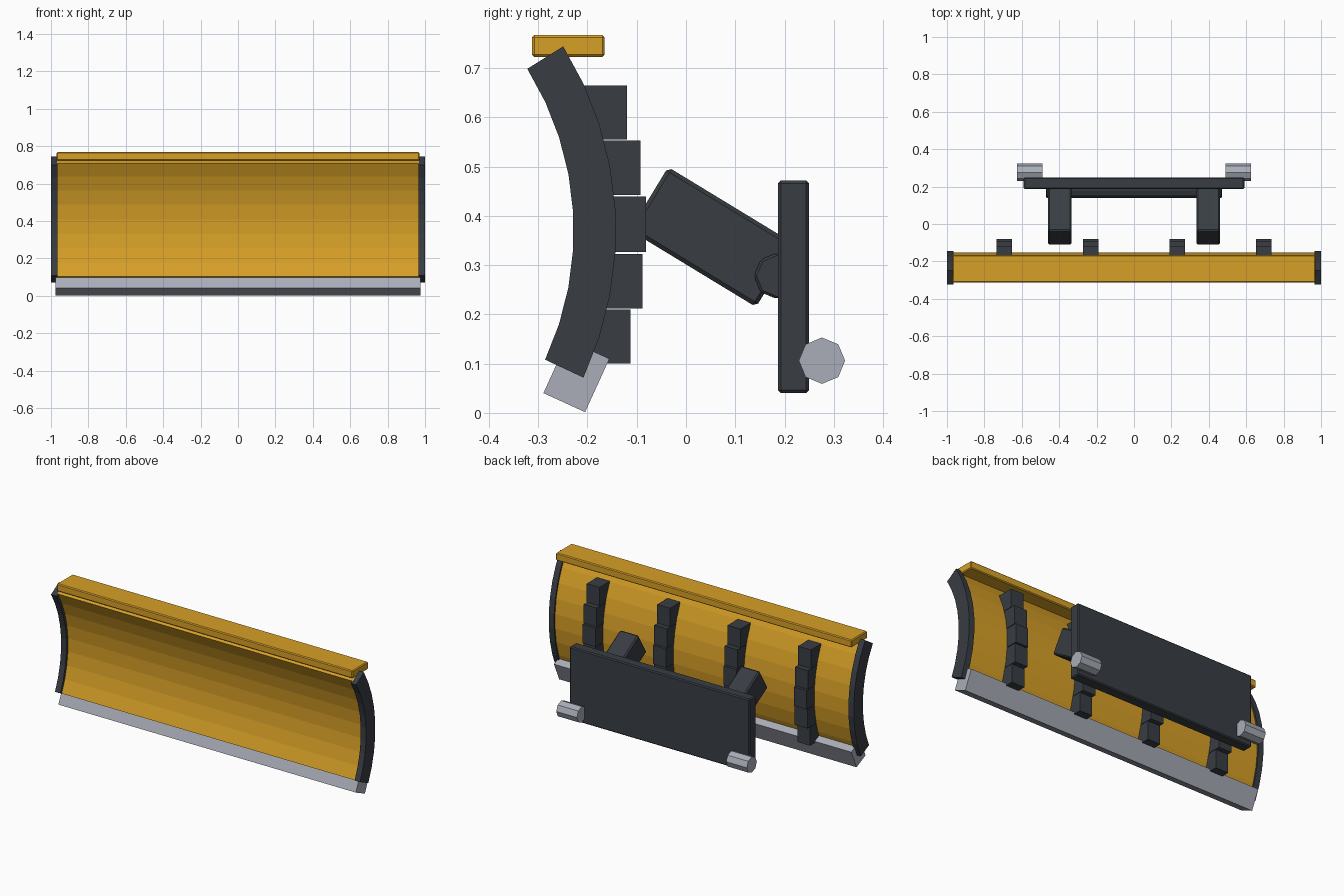
import bpy
import bmesh
import math
from mathutils import Matrix, Vector

old = bpy.data.objects.get("Cube")
if old:
    bpy.data.objects.remove(old, do_unlink=True)


def material(name, rgb):
    m = bpy.data.materials.new(name)
    m.use_nodes = True
    m.diffuse_color = (*rgb, 1)
    m.node_tree.nodes["Principled BSDF"].inputs["Base Color"].default_value = (*rgb, 1)
    return m


YELLOW = material("safety yellow", (0.68, 0.35, 0.02))
DARK = material("dark steel", (0.040, 0.047, 0.056))
STEEL = material("bare steel", (0.40, 0.42, 0.48))


def finish(name, bm, mat, bevel=0):
    bmesh.ops.recalc_face_normals(bm, faces=bm.faces)
    mesh = bpy.data.meshes.new(name)
    bm.to_mesh(mesh)
    bm.free()
    mesh.materials.append(mat)
    obj = bpy.data.objects.new(name, mesh)
    bpy.context.collection.objects.link(obj)
    if bevel:
        mod = obj.modifiers.new("edge bevel", "BEVEL")
        mod.width = bevel
        mod.segments = 1
    return obj


def box(name, center, size, mat, tilt=0, bevel=0):
    """Box tilted about the x axis (degrees)."""
    bm = bmesh.new()
    bmesh.ops.create_cube(bm, size=1, matrix=Matrix.Translation(center)
                          @ Matrix.Rotation(math.radians(tilt), 4, "X")
                          @ Matrix.Diagonal((*size, 1)))
    return finish(name, bm, mat, bevel)


def rod(name, center, radius, length, mat, bevel=0):
    """Eight-sided rod lying along x."""
    bm = bmesh.new()
    bmesh.ops.create_cone(bm, cap_ends=True, segments=8, radius1=radius,
                          radius2=radius, depth=length,
                          matrix=Matrix.Translation(center)
                          @ Matrix.Rotation(math.pi / 2, 4, "Y"))
    return finish(name, bm, mat, bevel)


def arc_slab(name, x0, x1, r_in, r_out, mat, steps=8):
    """Curved slab: a ring sector in the yz plane, extruded along x."""
    bm = bmesh.new()
    rings = []
    for i in range(steps + 1):
        a = math.radians(-25 + 57 * i / steps)
        rings.append([bm.verts.new((x, -0.848 + r * math.cos(a), 0.37 + r * math.sin(a)))
                      for x, r in ((x0, r_in), (x1, r_in), (x1, r_out), (x0, r_out))])
    for a, b in zip(rings, rings[1:]):
        for k in range(4):
            n = (k + 1) % 4
            bm.faces.new((a[k], a[n], b[n], b[k]))
    bm.faces.new(rings[0])
    bm.faces.new(rings[-1])
    return finish(name, bm, mat)


# Blade: curved sheet, top rail and cutting edge
arc_slab("moldboard", -0.968, 0.968, 0.635, 0.697, YELLOW)
box("top_rail", (0, -0.239, 0.745), (1.94, 0.148, 0.045), YELLOW, bevel=0.005)
box("cutting_edge", (0, -0.2225, 0.075), (1.95, 0.093, 0.119), STEEL, tilt=-24.5)

# Curved plates closing the blade ends
for side, s in (("left", 1), ("right", -1)):
    x0, x1 = sorted((0.965 * s, s))
    arc_slab(side + "_end_plate", x0, x1, 0.62, 0.706, DARK)

# Stepped ribs on the back: (bottom, top, rear y) of each block
STEPS = ((0.10, 0.21, -0.113), (0.212, 0.323, -0.088), (0.327, 0.439, -0.081),
         (0.442, 0.553, -0.092), (0.555, 0.665, -0.12))
for i in range(4):
    x = -0.693 + 0.462 * i
    for j, (z0, z1, rear) in enumerate(STEPS):
        box(f"rib_{i + 1}_block_{j + 1}", (x, rear - 0.05, (z0 + z1) / 2),
            (0.084, 0.1, z1 - z0), DARK)

# Mount: plate, pivot tube, push arms and pins
box("mount_plate", (0, 0.218, 0.256), (1.18, 0.063, 0.432), DARK, bevel=0.006)
rod("pivot_tube", (0, 0.185, 0.278), 0.047, 0.94, DARK, bevel=0.005)
for side, s in (("left", 1), ("right", -1)):
    box(side + "_push_arm", (0.397 * s, 0.053, 0.357), (0.125, 0.3, 0.15),
        DARK, tilt=-31.3, bevel=0.008)
    rod(side + "_pin", (0.557 * s, 0.276, 0.106), 0.047, 0.135, STEEL)
